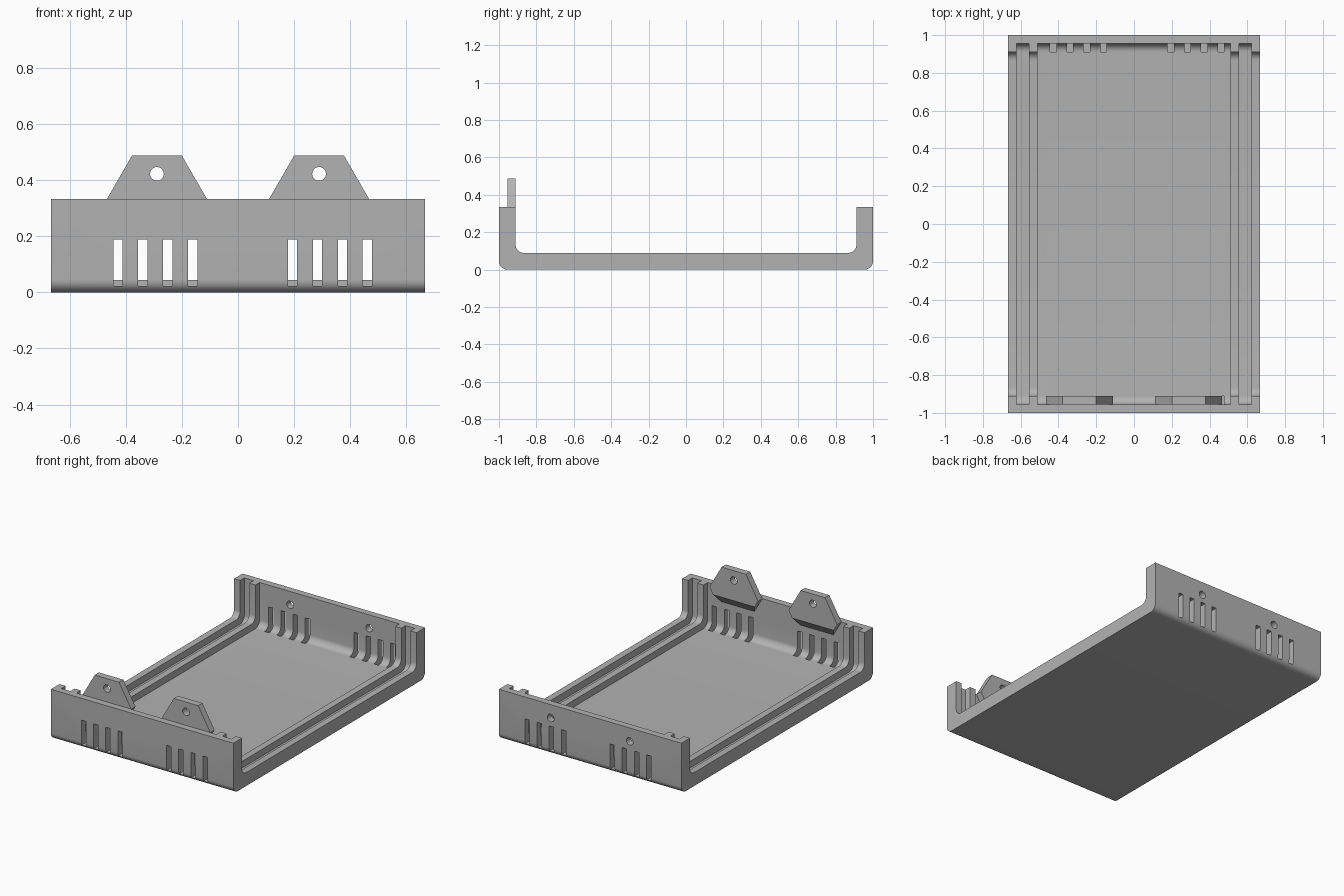
import bpy, bmesh
from math import radians, sin, cos, pi
from mathutils import Vector, Matrix

SCALE = 1 / 45           # work in small units, half length = 45
L, W, H, T = 45, 30, 15, 2

old = bpy.data.objects.get("Cube")
if old:
    bpy.data.objects.remove(old, do_unlink=True)

grey = bpy.data.materials.new("plain grey")
grey.use_nodes = True
grey.diffuse_color = (0.45, 0.45, 0.45, 1)
grey.node_tree.nodes["Principled BSDF"].inputs["Base Color"].default_value = grey.diffuse_color


def make_object(name, bm):
    bmesh.ops.scale(bm, vec=(SCALE,) * 3, verts=bm.verts)
    bmesh.ops.recalc_face_normals(bm, faces=bm.faces)
    mesh = bpy.data.meshes.new(name)
    bm.to_mesh(mesh)
    bm.free()
    mesh.materials.append(grey)
    ob = bpy.data.objects.new(name, mesh)
    bpy.context.collection.objects.link(ob)
    return ob


def extrude(bm, points, direction):
    face = bm.faces.new([bm.verts.new(p) for p in points])
    moved = bmesh.ops.extrude_face_region(bm, geom=[face])["geom"]
    bmesh.ops.translate(bm, vec=direction, verts=[v for v in moved if isinstance(v, bmesh.types.BMVert)])


def rounded_u(half, bottom, top, radius, steps=8):
    """Upright block outline in (y, z) with two rounded lower corners."""
    right = []
    for i in range(steps + 1):
        a = -pi / 2 + i * pi / 2 / steps
        right.append((half - radius + radius * cos(a), bottom + radius + radius * sin(a)))
    right.append((half, top))
    return right + [(-y, z) for y, z in reversed(right)]


def prism_x(bm, outline, x0, x1):
    extrude(bm, [(x0, y, z) for y, z in outline], (x1 - x0, 0, 0))


def add_box(bm, x0, x1, y0, y1, z0, z1):
    extrude(bm, [(x0, y0, z0), (x1, y0, z0), (x1, y1, z0), (x0, y1, z0)], (0, 0, z1 - z0))


def add_hole(bm, x, y, z, radius=1.1, depth=8):
    place = Matrix.Translation((x, y, z)) @ Matrix.Rotation(pi / 2, 4, 'X')
    bmesh.ops.create_cone(bm, cap_ends=True, segments=32, radius1=radius,
                          radius2=radius, depth=depth, matrix=place)


def cut(ob, cutter):
    cutter.hide_render = True
    mod = ob.modifiers.new("cut", 'BOOLEAN')
    mod.operation = 'DIFFERENCE'
    mod.solver = 'EXACT'
    mod.object = cutter
    bpy.context.view_layer.objects.active = ob
    bpy.ops.object.modifier_apply(modifier=mod.name)
    bpy.data.objects.remove(cutter, do_unlink=True)


def smooth(ob):
    bpy.ops.object.select_all(action='DESELECT')
    ob.select_set(True)
    bpy.context.view_layer.objects.active = ob
    bpy.ops.object.shade_smooth_by_angle(angle=radians(30))


# Tray: solid block, hollowed to the thick rib profile
bm = bmesh.new()
prism_x(bm, rounded_u(L, 0, H, T), -W, W)
tray = make_object("tray", bm)
bm = bmesh.new()
prism_x(bm, rounded_u(L - 2 * T, 2 * T, H + 5, T), -W - 3, W + 3)
cut(tray, make_object("hollow_cutter", bm))

# Thinner floor and walls between the side ribs
bm = bmesh.new()
for x0, x1 in ((-28, -25), (-23, 23), (25, 28)):
    prism_x(bm, rounded_u(L - T, T, H + 5, T), x0, x1)
cut(tray, make_object("channel_cutter", bm))

# Vent slots in both end walls, screw holes in the back wall
bm = bmesh.new()
for side in (-1, 1):
    y0, y1 = sorted((side * (L - 2 * T), side * (L + 3)))
    for x in (-20, -16, -12, -8, 8, 12, 16, 20):
        add_box(bm, x, x + 1.5, y0, y1, 1, 8.5)
    add_hole(bm, side * 13, L, H - 4)
cut(tray, make_object("opening_cutter", bm))
smooth(tray)

# Six-sided screw tabs behind the front wall, bevelled underneath
for name, x in (("right_tab", -13), ("left_tab", 13)):
    bm = bmesh.new()
    hexagon = [(x + 8 * cos(i * pi / 3), T - L, H + 8 * sin(i * pi / 3)) for i in range(6)]
    extrude(bm, hexagon, (0, T, 0))
    plane = bmesh.ops.bisect_plane(bm, geom=bm.verts[:] + bm.edges[:] + bm.faces[:],
                                   plane_co=Vector((x, 2 * T - L, 13)),
                                   plane_no=Vector((0, 2.5, -2)), clear_outer=True)
    rim = [e for e in plane["geom_cut"] if isinstance(e, bmesh.types.BMEdge)]
    bmesh.ops.holes_fill(bm, edges=rim)
    tab = make_object(name, bm)
    bm = bmesh.new()
    add_hole(bm, x, 1.5 * T - L, H + 4)
    cut(tab, make_object("hole_cutter", bm))
    smooth(tab)
